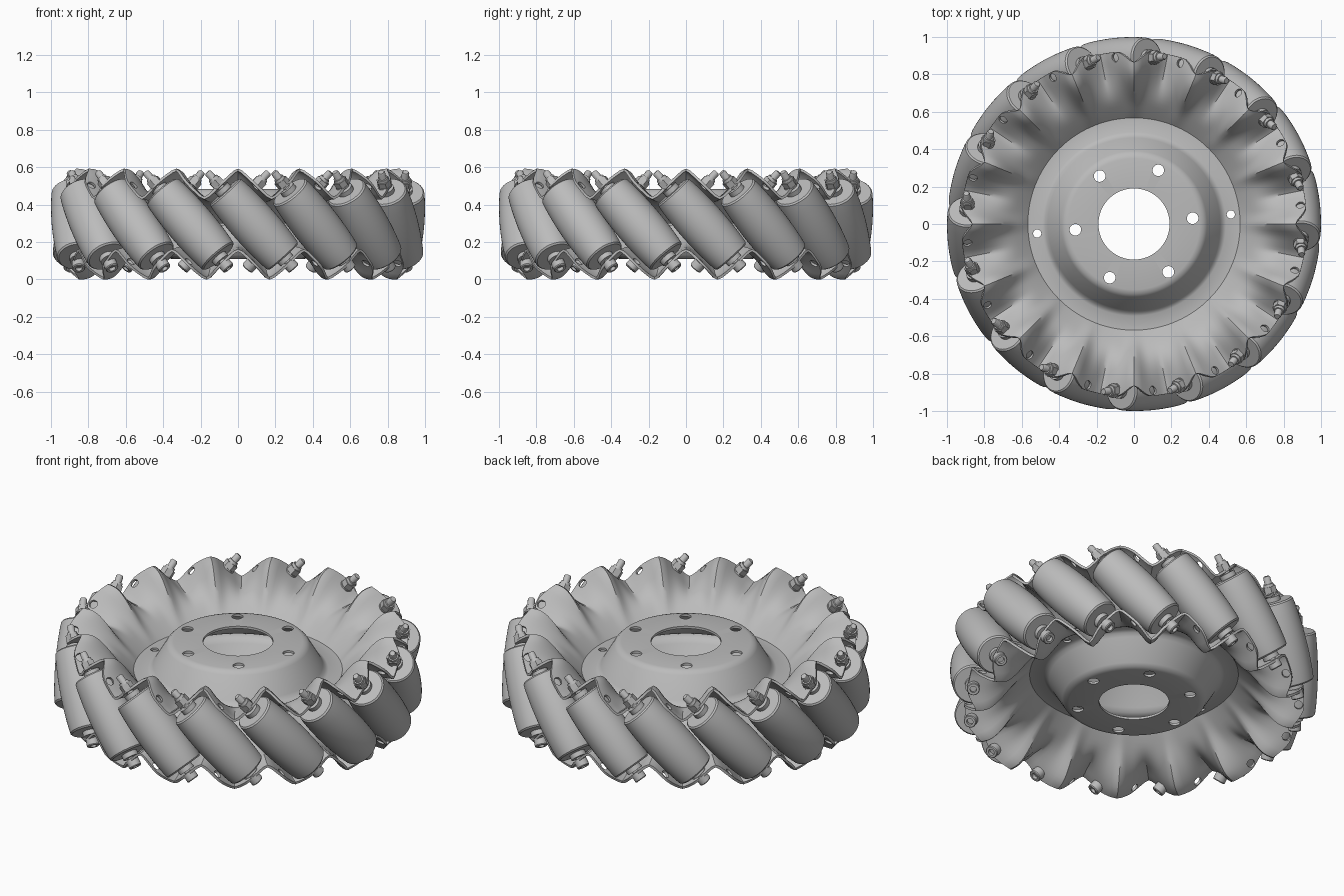
import bpy, bmesh
from math import pi, sin, cos, asin, sqrt, radians
from mathutils import Matrix, Vector

if "Cube" in bpy.data.objects:
    bpy.data.objects.remove(bpy.data.objects["Cube"], do_unlink=True)

COUNT = 16                    # rollers around the wheel
PITCH = 2 * pi / COUNT
START = PITCH / 4             # angle of the first roller
MID_Z = 0.295
AXIS_R = 0.876                # distance of roller axes from the centre
TILT = radians(42)
HALF = 0.235                  # half length of a roller

grey = bpy.data.materials.new("plain grey")
grey.use_nodes = True
grey.diffuse_color = (0.5, 0.5, 0.5, 1)
grey.node_tree.nodes["Principled BSDF"].inputs["Base Color"].default_value = (0.5, 0.5, 0.5, 1)


def add_object(name, mesh, matrix=Matrix()):
    obj = bpy.data.objects.new(name, mesh)
    obj.matrix_world = matrix
    bpy.context.collection.objects.link(obj)
    return obj


def finish(mesh, angle=35):
    mesh.materials.clear()
    mesh.materials.append(grey)
    mesh.shade_smooth()
    mesh.set_sharp_from_angle(angle=radians(angle))


def skin_loops(bm, loops, capped):
    """Join closed loops of points into a tube, with optional end caps."""
    rings = [[bm.verts.new(p) for p in loop] for loop in loops]
    for a, b in zip(rings, rings[1:]):
        for i in range(len(a)):
            j = (i + 1) % len(a)
            bm.faces.new((a[i], a[j], b[j], b[i]))
    if capped:
        bm.faces.new(rings[0][::-1])
        bm.faces.new(rings[-1])


def circle(r, z, sides):
    return [(r * cos(2 * pi * i / sides), r * sin(2 * pi * i / sides), z) for i in range(sides)]


def lathe(bm, profile, sides):
    skin_loops(bm, [circle(r, z, sides) for r, z in profile], True)


def to_mesh(bm, name):
    bmesh.ops.recalc_face_normals(bm, faces=bm.faces)
    mesh = bpy.data.meshes.new(name)
    bm.to_mesh(mesh)
    bm.free()
    return mesh


def roller_matrix(angle):
    """Local z runs along the roller axis, upper end leaning clockwise."""
    return (Matrix.Rotation(angle, 4, 'Z') @ Matrix.Translation((AXIS_R, 0, MID_Z))
            @ Matrix.Rotation(TILT, 4, 'X'))


# Pressed side plate: raised hub, flat ring and a dish ending in a wavy crown
def crown_loop(s, sides=288):
    points = []
    fade = min(1, max(0, (s - 0.2) / 0.65))
    fade = fade * fade * (3 - 2 * fade)
    for i in range(sides):
        a = 2 * pi * i / sides
        wave = asin(0.96 * cos(COUNT * a)) / asin(0.96)
        edge = 0.925 - 0.06 * max(0, wave) ** 1.5
        r = 0.57 + (edge - 0.57) * s
        z = 0.305 + 0.205 * sin(s * pi / 2) + 0.075 * wave * fade
        points.append((r * cos(a), r * sin(a), z))
    return points


hub_profile = [(0.19, 0.475), (0.35, 0.475), (0.37, 0.47), (0.385, 0.455),
               (0.455, 0.335), (0.47, 0.315), (0.49, 0.305)]
bm = bmesh.new()
skin_loops(bm, [circle(r, z, 288) for r, z in hub_profile]
           + [crown_loop(i / 16) for i in range(17)], False)
top_plate = add_object("top_plate", to_mesh(bm, "side_plate"))
solid = top_plate.modifiers.new("thickness", 'SOLIDIFY')
solid.thickness = 0.014
solid.offset = 0

# Cutter for hub holes, ring holes and the spare holes in the crown
bm = bmesh.new()


def add_hole(matrix, radius):
    bmesh.ops.create_cone(bm, cap_ends=True, segments=20, radius1=radius,
                          radius2=radius, depth=0.1, matrix=matrix)


for k in range(6):
    add_hole(Matrix.Rotation(START + k * pi / 3, 4, 'Z') @ Matrix.Translation((0.315, 0, 0.475)), 0.031)
for k in range(2):
    add_hole(Matrix.Rotation(START + k * pi, 4, 'Z') @ Matrix.Translation((0.52, 0, 0.305)), 0.022)
bolt_spot = roller_matrix(START) @ Vector((0, 0, 0.268))
for k in range(COUNT):
    add_hole(Matrix.Rotation(k * PITCH, 4, 'Z')
             @ Matrix.Translation((bolt_spot.x, -bolt_spot.y, bolt_spot.z))
             @ Matrix.Rotation(-TILT, 4, 'X'), 0.023)
cutter = add_object("hole_cutter", to_mesh(bm, "hole_cutter"))
cutter.hide_render = True
cut = top_plate.modifiers.new("holes", 'BOOLEAN')
cut.operation = 'DIFFERENCE'
cut.solver = 'EXACT'
cut.object = cutter
bpy.context.view_layer.update()
graph = bpy.context.evaluated_depsgraph_get()
plate_mesh = bpy.data.meshes.new_from_object(top_plate.evaluated_get(graph))
top_plate.modifiers.clear()
top_plate.data = plate_mesh
bpy.data.objects.remove(cutter, do_unlink=True)
finish(plate_mesh, 40)

# The lower plate is the same pressing turned over about a roller's radial line
turn = (Matrix.Translation((0, 0, MID_Z))
        @ Matrix.Rotation(pi, 4, Vector((cos(START), sin(START), 0)))
        @ Matrix.Translation((0, 0, -MID_Z)))
add_object("bottom_plate", plate_mesh, turn)

# Barrel roller, curved so its outside follows the wheel's round rim
barrel = []
for i in range(13):
    t = -HALF + 2 * HALF * i / 12
    barrel.append((1 - sqrt(AXIS_R ** 2 + (t * sin(TILT)) ** 2), t))
end_r = barrel[0][0]
barrel[0] = (end_r, -HALF + 0.008)
barrel[-1] = (end_r, HALF - 0.008)
profile = [(end_r - 0.008, -HALF)] + barrel + [(end_r - 0.008, HALF)]
bm = bmesh.new()
lathe(bm, profile, 48)
roller_mesh = to_mesh(bm, "roller")
finish(roller_mesh)

# Axle bolt with socket head, spacers, washer, lock nut and stud end
bm = bmesh.new()
lathe(bm, [(0.02, -0.29), (0.02, 0.367), (0.015, 0.375)], 16)
lathe(bm, [(0.045, -0.262), (0.045, -0.23)], 24)
lathe(bm, [(0.045, 0.23), (0.045, 0.262)], 24)
lathe(bm, [(0.018, -0.3), (0.018, -0.32), (0.031, -0.32), (0.035, -0.315),
           (0.035, -0.275)], 24)
lathe(bm, [(0.038, 0.274), (0.038, 0.282)], 24)
lathe(bm, [(0.038, 0.282), (0.038, 0.318)], 6)
lathe(bm, [(0.03, 0.318), (0.027, 0.333)], 20)
bolt_mesh = to_mesh(bm, "axle_bolt")
finish(bolt_mesh)

for k in range(COUNT):
    place = roller_matrix(START + k * PITCH)
    add_object(f"roller_{k + 1}", roller_mesh, place)
    add_object(f"axle_bolt_{k + 1}", bolt_mesh, place)
